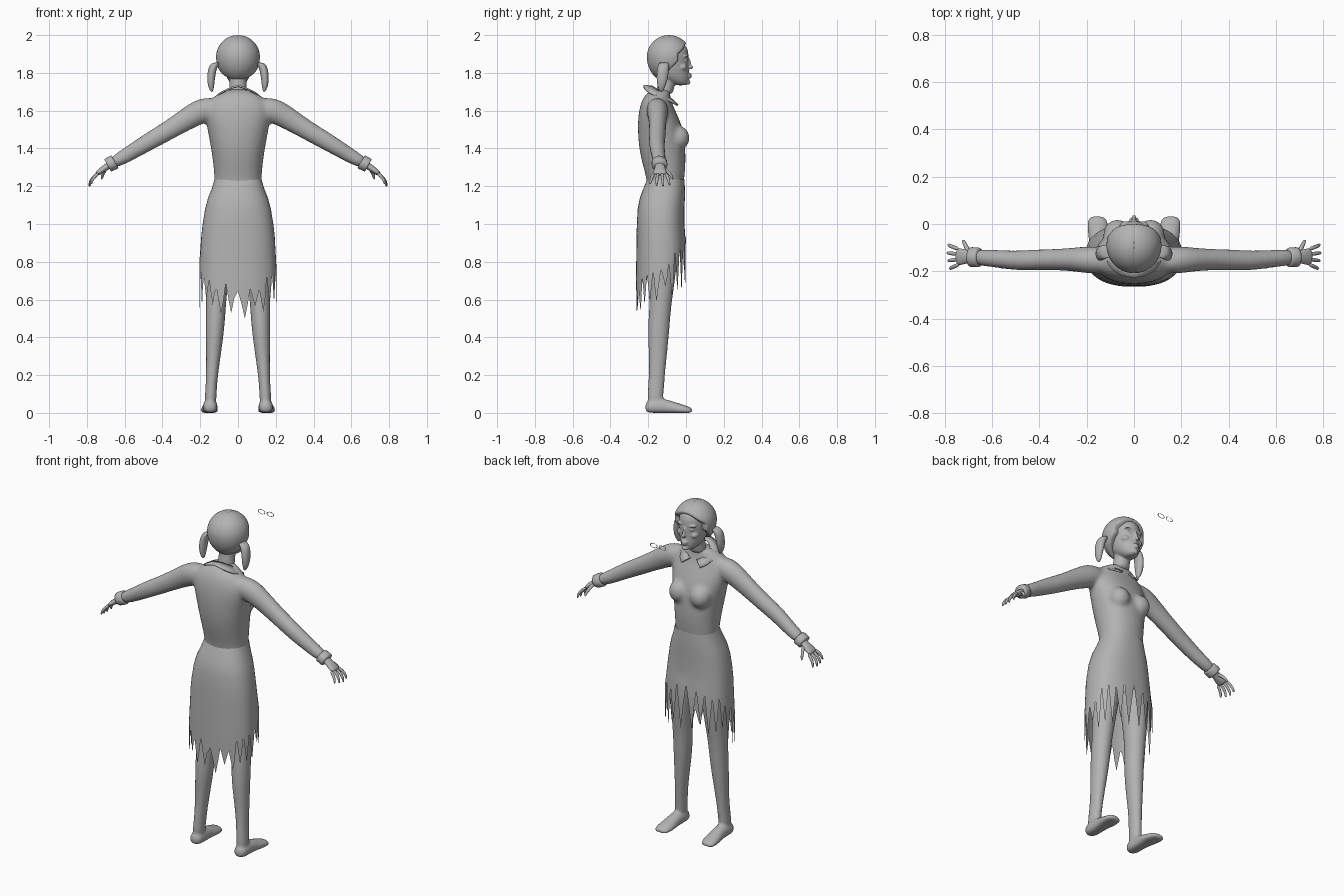
import bpy, bmesh, random
from math import sin, cos, pi, sqrt
from mathutils import Vector, Matrix

random.seed(4)
if "Cube" in bpy.data.objects:
    bpy.data.objects.remove(bpy.data.objects["Cube"])

GREY = (0.45, 0.45, 0.45, 1)
grey = bpy.data.materials.new("plain_grey")
grey.use_nodes = True
grey.diffuse_color = GREY
grey.node_tree.nodes["Principled BSDF"].inputs["Base Color"].default_value = GREY
X, Y, Z = Vector((1, 0, 0)), Vector((0, 1, 0)), Vector((0, 0, 1))


def spow(v, p):
    return (1 if v >= 0 else -1) * abs(v) ** p


def loft(bm, sections, axes=None, n=16, p=1.0):
    """Closed loft through (x, y, z, ru, rv) sections; axes=None follows the path."""
    pts = [Vector(s[:3]) for s in sections]
    rings = []
    for i, (c, s) in enumerate(zip(pts, sections)):
        if axes:
            u, v = axes
        else:
            t = (pts[min(i + 1, len(pts) - 1)] - pts[max(i - 1, 0)]).normalized()
            u = t.cross(Y).normalized()
            v = u.cross(t)
        rings.append([bm.verts.new(c + u * s[3] * spow(cos(2 * pi * k / n), p)
                                   + v * s[4] * spow(sin(2 * pi * k / n), p)) for k in range(n)])
    for a, b in zip(rings, rings[1:]):
        for k in range(n):
            bm.faces.new((a[k], a[(k + 1) % n], b[(k + 1) % n], b[k]))
    bm.faces.new(rings[0])
    bm.faces.new(rings[-1])


def stack(bm, rows, p=1.0):
    """Vertical loft from (z, half width, back y, front y) rows."""
    loft(bm, [(0, (b + f) / 2, z, w, (f - b) / 2) for z, w, b, f in rows], (X, Y), p=p)


def ball(bm, c, r):
    bmesh.ops.create_uvsphere(bm, u_segments=16, v_segments=10, radius=1,
                              matrix=Matrix.Translation(c) @ Matrix.Diagonal((*r, 1)))


def flip(s, sections):
    return [(s * q[0], *q[1:]) for q in sections]


def finish(name, bm, subsurf=0, voxel=0, smooth=0):
    bmesh.ops.recalc_face_normals(bm, faces=bm.faces)
    for f in bm.faces:
        f.smooth = True
    me = bpy.data.meshes.new(name)
    bm.to_mesh(me)
    bm.free()
    me.materials.append(grey)
    ob = bpy.data.objects.new(name, me)
    bpy.context.scene.collection.objects.link(ob)
    if subsurf:
        m = ob.modifiers.new("subdivide", 'SUBSURF')
        m.levels = m.render_levels = subsurf
    if voxel:
        m = ob.modifiers.new("fuse", 'REMESH')
        m.mode, m.voxel_size, m.use_smooth_shade = 'VOXEL', voxel, True
    if smooth:
        m = ob.modifiers.new("soften", 'SMOOTH')
        m.iterations, m.factor = smooth, 0.5
    return ob


# Bodice with bust and sleeves fused together
bm = bmesh.new()
stack(bm, [(1.14, .13, -.21, -.02), (1.22, .126, -.205, -.01), (1.3, .131, -.228, 0),
           (1.4, .145, -.252, 0), (1.5, .165, -.258, -.01), (1.58, .18, -.255, -.045),
           (1.645, .165, -.24, -.075), (1.69, .11, -.215, -.085), (1.715, .055, -.17, -.08)], p=.9)
for s in (1, -1):
    ball(bm, (s * .07, -.043, 1.455), (.062, .064, .066))
    loft(bm, flip(s, [(.08, -.155, 1.62, .05, .05), (.18, -.152, 1.605, .07, .062),
                      (.24, -.15, 1.575, .064, .052), (.32, -.15, 1.525, .055, .046),
                      (.42, -.152, 1.465, .05, .045), (.5, -.155, 1.42, .047, .043),
                      (.6, -.145, 1.357, .039, .037), (.68, -.14, 1.315, .033, .036)]))
finish("bodice_and_sleeves", bm, 2, .011, 6)

# Ragged skirt: smooth upper panel, then long torn points
COLS, SPIKES = 48, 24
rows = [(1.235, .125, -.206, -.008), (1.19, .138, -.225, -.006), (1.14, .158, -.244, -.006),
        (1.08, .174, -.256, -.008), (1.0, .187, -.26, -.008), (.94, .194, -.262, -.005)]
bm = bmesh.new()


def skirt_point(k, z, w=.204, b=-.265, f=0):
    a = 2 * pi * k / COLS
    return bm.verts.new((w * spow(sin(a), .85), (b + f) / 2 - (f - b) / 2 * spow(cos(a), .85), z))


rings = [[skirt_point(k, *r) for k in range(COLS)] for r in rows]
notch = [.78 - .12 * cos(2 * pi * k / COLS) + random.uniform(-.03, .03) for k in range(COLS)]
rings.append([skirt_point(k, notch[k]) for k in range(COLS)])
for a, b in zip(rings, rings[1:]):
    for k in range(COLS):
        bm.faces.new((a[k], a[(k + 1) % COLS], b[(k + 1) % COLS], b[k]))
hem = rings[-1]
for i in range(SPIKES):
    k = 2 * i
    c = cos(2 * pi * (k + 1) / COLS)
    tip = .59 - .065 * c + random.uniform(-.03, .07)
    mid = (notch[k] + tip) / 2
    left, right = skirt_point(k + .5, mid), skirt_point(k + 1.5, mid)
    end = skirt_point(k + 1, tip)
    bm.faces.new((hem[k], hem[k + 1], hem[(k + 2) % COLS], right, left))
    bm.faces.new((left, right, end))
finish("ragged_skirt", bm)

# Legs with bare feet
bm = bmesh.new()
for s in (1, -1):
    loft(bm, flip(s, [(.095, -.12, .98, .085, .09), (.105, -.12, .82, .075, .078),
                      (.113, -.126, .66, .058, .063), (.117, -.138, .55, .053, .059),
                      (.122, -.146, .42, .049, .058), (.134, -.15, .25, .035, .044),
                      (.143, -.16, .12, .029, .043), (.147, -.165, .03, .036, .044)]), (X, Y))
    loft(bm, flip(s, [(.147, -.217, .03, .022, .026), (.147, -.19, .03, .042, .04),
                      (.147, -.12, .035, .038, .045), (.149, -.06, .022, .043, .036),
                      (.153, 0, .012, .05, .028), (.157, .037, .008, .034, .016)]), (X, Z))
for v in bm.verts:
    v.co.z = max(v.co.z, 0)
finish("legs_and_feet", bm, 2, .009, 4)

# Sleeve cuffs
bm = bmesh.new()
for s in (1, -1):
    loft(bm, flip(s, [(.652, -.141, 1.33, .037, .038), (.657, -.141, 1.327, .039, .041),
                      (.683, -.14, 1.314, .038, .042), (.69, -.14, 1.31, .037, .041)]), n=24)
finish("sleeve_cuffs", bm)

# Hands: palm, four curled fingers and a thumb
bm = bmesh.new()
for s in (1, -1):
    loft(bm, flip(s, [(.67, -.14, 1.318, .02, .026), (.7, -.138, 1.3, .018, .027),
                      (.73, -.138, 1.278, .016, .037), (.752, -.139, 1.262, .012, .036)]), n=12)
    for j in range(4):
        y, reach = -.17 + .021 * j, (.78, .93, 1, .92)[j]
        fan = (j - 1.5) * .007
        loft(bm, flip(s, [(.738, y, 1.27, .009, .009), (.738 + .03 * reach, y + fan, 1.255 - .008 * reach, .009, .009),
                          (.738 + .046 * reach, y + 1.5 * fan, 1.255 - .032 * reach, .008, .008),
                          (.738 + .05 * reach, y + 2 * fan, 1.258 - .062 * reach, .005, .005)]), n=8)
    loft(bm, flip(s, [(.695, -.125, 1.3, .01, .01), (.708, -.098, 1.28, .011, .01),
                      (.717, -.08, 1.26, .009, .008), (.722, -.068, 1.235, .006, .005)]), n=8)
finish("hands", bm, 2)

# Head, face and neck
bm = bmesh.new()
stack(bm, [(1.68, .056, -.165, -.07), (1.72, .046, -.153, -.062), (1.77, .046, -.15, -.05),
           (1.81, .04, -.14, -.06)])
stack(bm, [(1.733, .026, -.06, .004), (1.75, .046, -.1, .017), (1.78, .065, -.15, .02),
           (1.82, .076, -.17, .016), (1.87, .083, -.18, .016), (1.92, .083, -.18, .016),
           (1.955, .065, -.16, -.005), (1.97, .03, -.12, -.05)])
ball(bm, (0, .024, 1.83), (.011, .015, .011))
loft(bm, [(0, .005, 1.885, .008, .014), (0, .012, 1.86, .008, .013), (0, .022, 1.832, .012, .012)], (X, Y), n=12)
for z, r in ((1.791, .022), (1.778, .019)):
    ball(bm, (0, .015, z), (r, .016, .007))
ball(bm, (0, .006, 1.75), (.022, .018, .013))
for s in (1, -1):
    ball(bm, (s * .034, -.003, 1.866), (.016, .013, .008))
    ball(bm, (s * .036, -.005, 1.887), (.026, .018, .007))
    ball(bm, (s * .042, -.02, 1.83), (.026, .026, .02))
finish("head_and_neck", bm, 1, .0045, 3)

# Hair cap: the region around the face is drawn in below the skin
bm = bmesh.new()
bmesh.ops.create_uvsphere(bm, u_segments=96, v_segments=64, radius=1)
mid = Vector((0, -.09, 1.885))
for v in bm.verts:
    d = v.co.copy()
    q = Vector((d.x * .116, d.y * .118, d.z * (.115 if d.z > 0 else .135)))
    w = mid + q
    f = min(1.958 - 5 * w.x ** 2 - w.z, w.y + .04 + max(0, 1.86 - w.z))
    t = min(max(f / .012, 0), 1)
    part = .025 * max(0, 1 - abs(w.x) / .008) * (d.z > -.5)
    v.co = mid + q * (1 - .38 * t - part)
finish("hair_cap", bm, 0, 0, 2)

# Two hanging bunches of hair
bm = bmesh.new()
for s in (1, -1):
    loft(bm, flip(s, [(.1, -.115, 1.855, .02, .024), (.122, -.118, 1.85, .024, .028),
                      (.137, -.122, 1.82, .023, .032), (.143, -.126, 1.77, .021, .031),
                      (.143, -.13, 1.73, .017, .022), (.138, -.132, 1.698, .006, .008)]), (X, Y))
finish("hair_bunches", bm, 2)

# Turned-down collar, open at the throat with pointed ends
bm = bmesh.new()
for s in (1, -1):
    inner, outer = [], []
    for i in range(13):
        a = pi * i / 13.5
        k = (1 - cos(a)) / 2
        tip = max(0, i - 9) / 3
        inner.append(bm.verts.new((s * .062 * sin(a), -.122 - .055 * cos(a), 1.728 - .075 * k)))
        outer.append(bm.verts.new((s * (.115 * sin(a) + .022 * tip), -.138 - .088 * cos(a) + .012 * tip,
                                   1.732 - .095 * k - .03 * sin(a) * (1 - k) - .012 * tip)))
    for i in range(12):
        bm.faces.new((inner[i], inner[i + 1], outer[i + 1], outer[i]))
bmesh.ops.remove_doubles(bm, verts=bm.verts, dist=.0005)
m = finish("collar", bm).modifiers.new("cloth", 'SOLIDIFY')
m.thickness, m.offset = .009, 0

# Thin lash outlines set apart in front of the face
bm = bmesh.new()
for s in (1, -1):
    loops = []
    for r in (1, .8):
        loops.append([bm.verts.new((s * .029 + r * .025 * cos(pi * k / 12), .265,
                                    1.855 + r * (.016 if k % 2 else .012) * sin(pi * k / 12))) for k in range(24)])
    for k in range(24):
        j = (k + 1) % 24
        bm.faces.new((loops[0][k], loops[0][j], loops[1][j], loops[1][k]))
finish("lash_outlines", bm)
